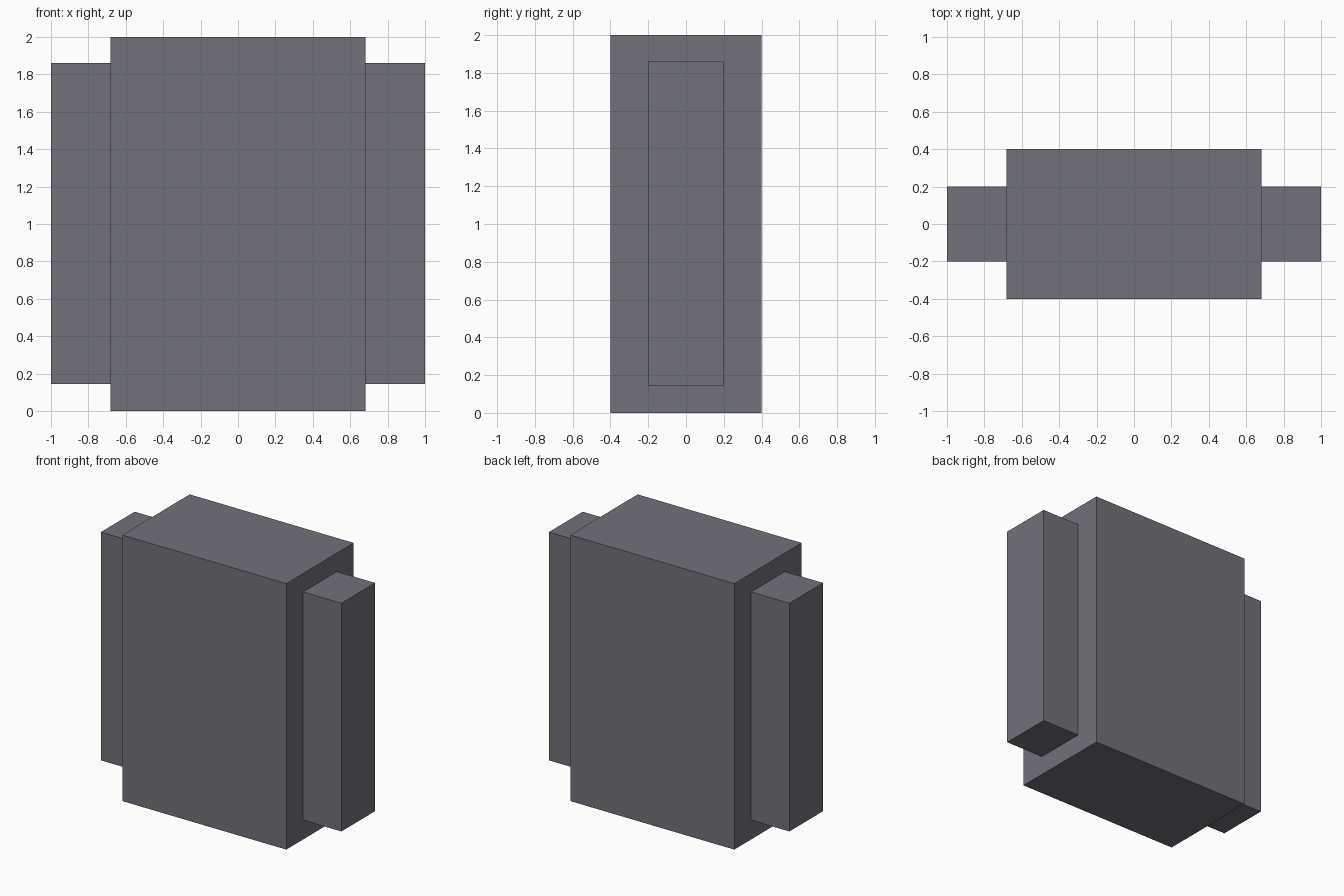
import bpy

if "Cube" in bpy.data.objects:
    bpy.data.objects.remove(bpy.data.objects["Cube"])

# One flat grey for the whole model
grey = bpy.data.materials.new("slate_grey")
grey.diffuse_color = (0.165, 0.165, 0.199, 1.0)
grey.use_nodes = True
grey.node_tree.nodes["Principled BSDF"].inputs["Base Color"].default_value = grey.diffuse_color


def box(name, x, y, z):
    """Add a box spanning the given (min, max) ranges."""
    spans = (x, y, z)
    bpy.ops.mesh.primitive_cube_add(size=1, location=[(a + b) / 2 for a, b in spans])
    obj = bpy.context.object
    obj.name = name
    obj.scale = [b - a for a, b in spans]
    bpy.ops.object.transform_apply(location=False, rotation=False, scale=True)
    obj.data.materials.append(grey)
    return obj


# Main body
box("body", (-0.682, 0.682), (-0.4, 0.4), (0.0, 2.0))

# Narrower slab on each side
for side, x in (("left", (-1.0, -0.682)), ("right", (0.682, 1.0))):
    box(side + "_side_slab", x, (-0.2, 0.2), (0.145, 1.861))
